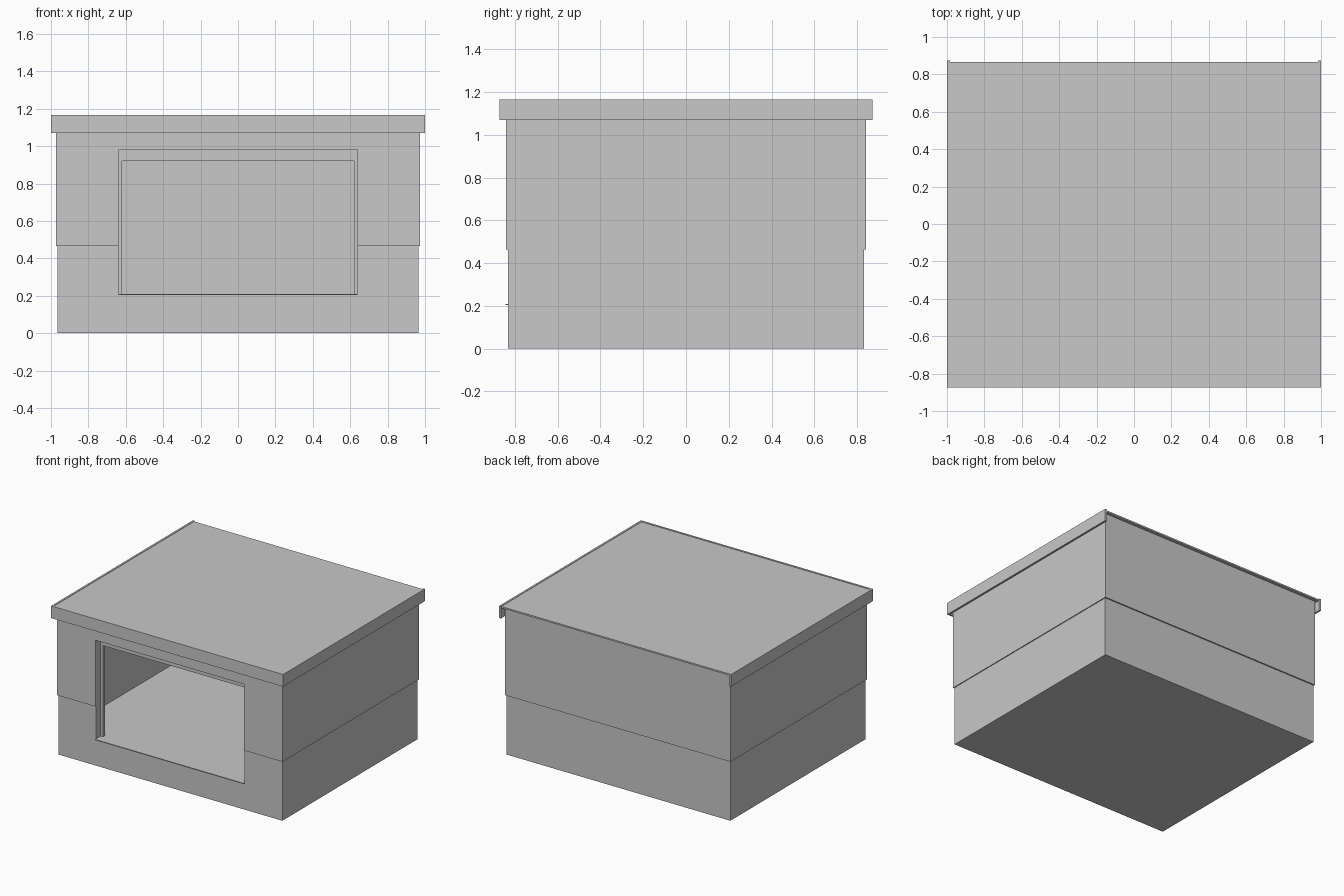
import bpy

cube = bpy.data.objects.get("Cube")
if cube:
    bpy.data.objects.remove(cube, do_unlink=True)

grey = bpy.data.materials.new("light_grey")
grey.use_nodes = True
colour = (0.58, 0.58, 0.58, 1)
grey.diffuse_color = colour
grey.node_tree.nodes["Principled BSDF"].inputs["Base Color"].default_value = colour


def box(name, x, y, z):
    """Box given as (min, max) ranges on each axis."""
    bpy.ops.mesh.primitive_cube_add(size=1)
    ob = bpy.context.object
    ob.name = name
    ob.location = [(a + b) / 2 for a, b in (x, y, z)]
    ob.scale = [b - a for a, b in (x, y, z)]
    bpy.ops.object.transform_apply(location=True, rotation=False, scale=True)
    ob.data.materials.append(grey)
    return ob


def pair(name, x, y, z):
    """The same box on the left (+x) and mirrored to the right."""
    box("left_" + name, x, y, z)
    box("right_" + name, (-x[1], -x[0]), y, z)


W, D = 0.965, 0.832          # half width and depth of the body
FLOOR, STEP, EAVE, DECK, TOP = 0.21, 0.465, 1.07, 1.15, 1.165
OPEN, HEAD = 0.64, 0.98      # half width and top of the opening
WALL = 0.055

# Base block, whose top is the interior floor
box("base", (-W, W), (-D, D), (0, FLOOR))

# Body walls
pair("side_wall", (W - WALL, W), (-D, D), (FLOOR, DECK))
box("back_wall", (-W, W), (D - WALL, D), (FLOOR, DECK))
pair("front_wall", (OPEN, W), (-D, -D + WALL), (FLOOR, DECK))
box("front_header", (-OPEN, OPEN), (-D - 0.008, -D + WALL), (HEAD, DECK))

# Narrower frame behind the opening
back = (-D + WALL, -D + WALL + 0.025)
pair("inner_jamb", (0.62, 0.70), back, (FLOOR, DECK))
box("inner_header", (-0.62, 0.62), back, (0.92, DECK))

# Thin sill lip
box("sill_lip", (-OPEN, OPEN), (-0.845, -D), (FLOOR - 0.006, FLOOR))

# Cladding panels over the upper half
pair("side_cladding", (W, 0.972), (-D, D), (STEP, DECK))
box("back_cladding", (-0.972, 0.972), (D, D + 0.01), (STEP, DECK))
pair("front_cladding", (OPEN, 0.972), (-D - 0.01, -D), (STEP, DECK))

# Roof deck with fascia boards on the front and sides, open at the back
box("roof_deck", (-0.99, 0.99), (-0.865, 0.867), (DECK, TOP - 0.003))
pair("side_fascia", (0.985, 1.0), (-0.873, 0.873), (EAVE, TOP))
box("front_fascia", (-0.985, 0.985), (-0.873, -0.858), (EAVE, TOP))

# Plate on the inside of the back wall
box("back_plate", (-0.62, 0.25), (D - WALL - 0.008, D - WALL), (0.235, 0.44))
